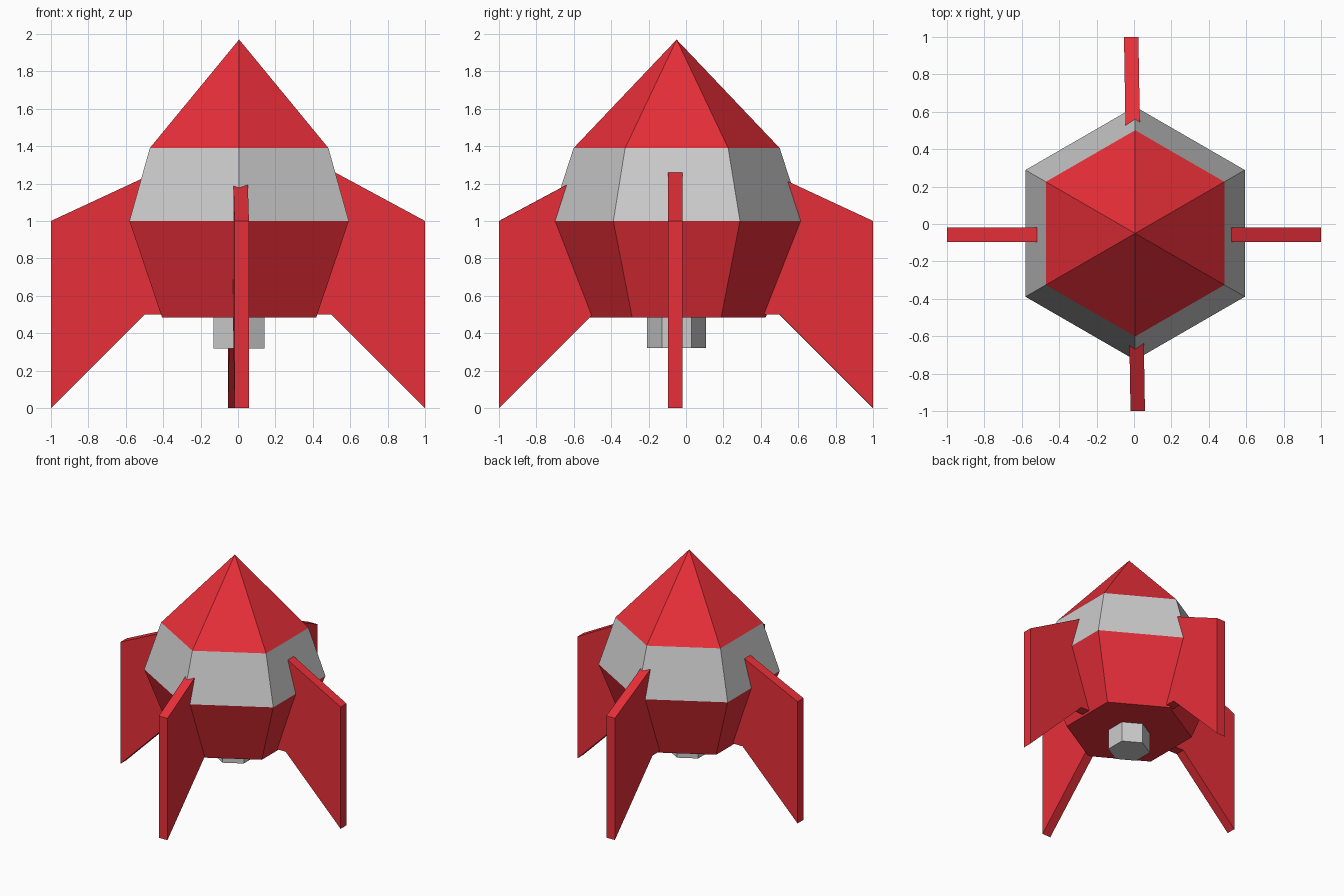
import bpy
import bmesh
from math import sin, cos, pi
from mathutils import Vector

if "Cube" in bpy.data.objects:
    bpy.data.objects.remove(bpy.data.objects["Cube"])

CX, CY = 0.006, -0.05      # body axis

red = bpy.data.materials.new("red")
red.diffuse_color = (0.8, 0.028, 0.04, 1)
red.use_nodes = True
red.node_tree.nodes["Principled BSDF"].inputs["Base Color"].default_value = red.diffuse_color


def finish(name, bm, material):
    bmesh.ops.recalc_face_normals(bm, faces=bm.faces)
    mesh = bpy.data.meshes.new(name)
    bm.to_mesh(mesh)
    bm.free()
    if material:
        mesh.materials.append(material)
    obj = bpy.data.objects.new(name, mesh)
    bpy.context.collection.objects.link(obj)
    return obj


def hex_part(name, sections, material=None):
    """Loft six-sided rings given as (radius, z); radius 0 is a point."""
    bm = bmesh.new()
    rings = []
    for r, z in sections:
        if r == 0:
            rings.append([bm.verts.new((CX, CY, z))] * 6)
        else:
            rings.append([bm.verts.new((CX + r * sin(i * pi / 3),
                                        CY + r * cos(i * pi / 3), z))
                          for i in range(6)])
    for a, b in zip(rings, rings[1:]):
        for i in range(6):
            j = (i + 1) % 6
            quad = [a[i], a[j], b[j], b[i]]
            bm.faces.new(list(dict.fromkeys(quad)))
    return finish(name, bm, material)


def fin(name, inner, outer, top_slope, thickness=0.077):
    """Extrude a swept fin profile lying between two ground points."""
    inner, outer = Vector((*inner, 0)), Vector((*outer, 0))
    out = (outer - inner).normalized()
    side = out.cross(Vector((0, 0, 1))) * thickness
    length = (outer - inner).length
    profile = [(0, 0.5), (length - 0.5, 0.5), (length, 0.0), (length, 1.0),
               (0, 1.0 + top_slope * length)]
    bm = bmesh.new()
    face = bm.faces.new([bm.verts.new(inner + out * d + Vector((0, 0, z)) - side / 2)
                         for d, z in profile])
    new = bmesh.ops.extrude_face_region(bm, geom=[face])["geom"]
    bmesh.ops.translate(bm, vec=side,
                        verts=[v for v in new if isinstance(v, bmesh.types.BMVert)])
    return finish(name, bm, red)


# Body: nose, grey collar, tapered hull with closed base
hex_part("nose_cone", [(0.551, 1.39), (0, 1.97)], red)
hex_part("collar", [(0.677, 1.0), (0.551, 1.39)])
hex_part("lower_hull", [(0, 0.485), (0.476, 0.485), (0.677, 1.0)], red)

# Engine nozzle
hex_part("nozzle", [(0, 0.32), (0.158, 0.32), (0.158, 0.485)])

# Four fins; the front and back pair is turned about one degree
fin("right_fin", (0.40, -0.058), (1, -0.058), 0.54)
fin("left_fin", (-0.40, -0.058), (-1, -0.058), 0.465)
fin("front_fin", (0.010, -0.40), (0.020, -1), 0.535)
fin("back_fin", (-0.005, 0.40), (-0.015, 1), 0.465)
